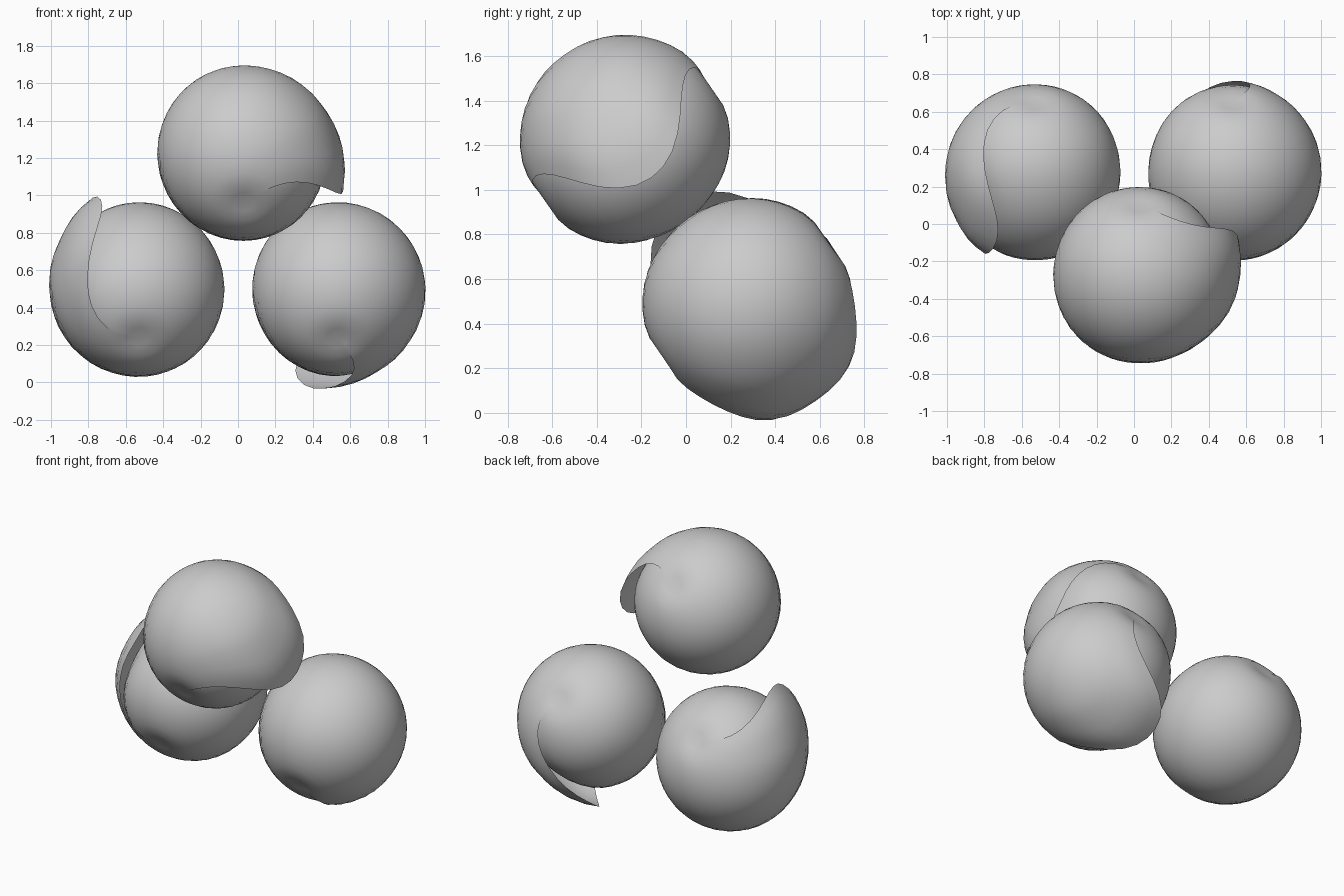
import bpy, bmesh, math
from mathutils import Vector

if "Cube" in bpy.data.objects:
    bpy.data.objects.remove(bpy.data.objects["Cube"])

# shared tilted frame: coil axis, plus sideways and upward directions across it
AXIS = Vector((0, 0.82, 0.57)).normalized()
SIDE = Vector((1, 0, 0))
UP = Vector((0, -AXIS.z, AXIS.y))
POLE_R = 0.472
GROWTH = [(-0.12, 0.41), (0, 0.448), (0.2, 0.455), (0.5, 0.464),
          (0.8, 0.478), (0.9, 0.5), (1.0, 0.572)]


def coil_radius(s):
    """Equatorial radius after s turns of the coil."""
    for (s0, r0), (s1, r1) in zip(GROWTH, GROWTH[1:]):
        if s <= s1:
            return r0 + (r1 - r0) * (s - s0) / (s1 - s0)
    return GROWTH[-1][1]


def make_shell(name, centre, lip_degrees, turns=42, bands=24):
    """Round coiled shell whose last edge flares out over its start."""
    bm = bmesh.new()
    rows = []
    for i in range(turns + 1):
        s = -0.12 + 1.12 * i / turns
        row = []
        for j in range(bands + 1):
            lat = math.pi * (j / bands - 0.5)
            c = max(math.cos(lat), 0)
            # lip sweeps back towards the poles
            angle = (math.radians(lip_degrees) + 2 * math.pi * (1 - s)
                     + math.radians(60) * math.sin(lat) ** 2)
            # flare is broad around the middle, then fades to the poles
            flare = c / (1 + (abs(math.sin(lat)) / 0.62) ** 4)
            r = POLE_R + (coil_radius(s) - POLE_R) * flare
            # small dimple at each end of the axis
            r *= 1 - 0.06 * math.exp(-((math.pi / 2 - abs(lat)) / 0.2) ** 2)
            p = (SIDE * math.cos(angle) + UP * math.sin(angle)) * (r * c)
            row.append(bm.verts.new(Vector(centre) + p + AXIS * (r * math.sin(lat))))
        rows.append(row)
    for a, b in zip(rows, rows[1:]):
        for j in range(bands):
            bm.faces.new((a[j], a[j + 1], b[j + 1], b[j]))
    bmesh.ops.remove_doubles(bm, verts=bm.verts, dist=0.0005)
    bmesh.ops.recalc_face_normals(bm, faces=bm.faces)
    for f in bm.faces:
        f.smooth = True
    mesh = bpy.data.meshes.new(name)
    bm.to_mesh(mesh)
    bm.free()
    bpy.context.collection.objects.link(bpy.data.objects.new(name, mesh))


# three shells in a triangle, each turned differently about its axis
make_shell("top_shell", (0.03, -0.272, 1.222), -21)
make_shell("left_shell", (-0.53, 0.275, 0.50), 110)
make_shell("right_shell", (0.53, 0.275, 0.495), -113)
